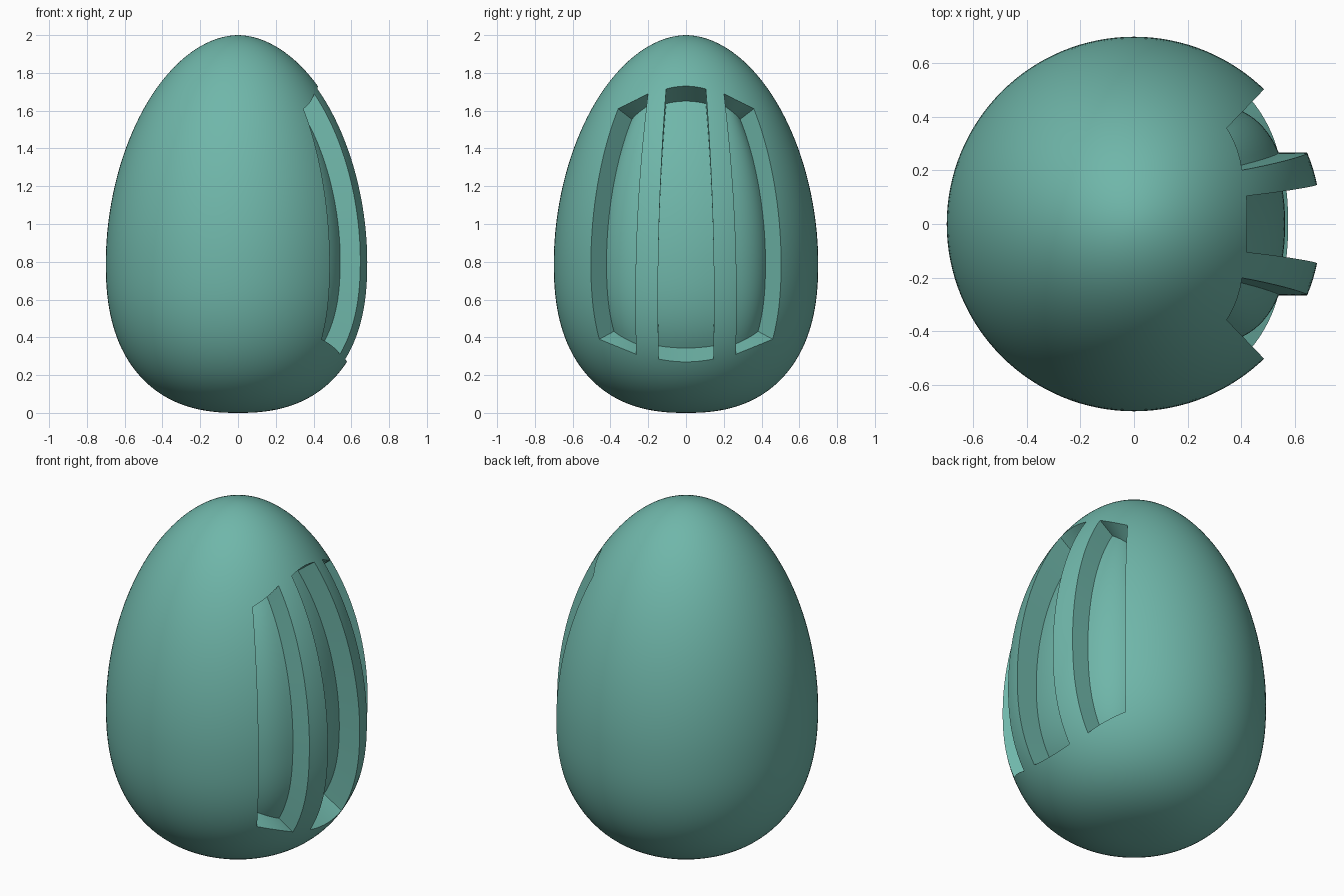
import bpy, bmesh
from math import pi, sin, cos, asin, sqrt, radians, copysign

if "Cube" in bpy.data.objects:
    bpy.data.objects.remove(bpy.data.objects["Cube"])

MID, RAD = 0.8, 0.7          # height and radius of the widest ring


def radius(z):
    """Egg profile: full below the widest ring, slimmer above it."""
    if z < MID:
        t, n = (MID - z) / MID, 2.4
    else:
        t, n = (z - MID) / (2 - MID), 1.9
    return RAD * max(0.0, 1 - t ** n) ** (1 / n)


def new_object(name, bm):
    bmesh.ops.recalc_face_normals(bm, faces=bm.faces)
    mesh = bpy.data.meshes.new(name)
    bm.to_mesh(mesh)
    bm.free()
    ob = bpy.data.objects.new(name, mesh)
    bpy.context.collection.objects.link(ob)
    return ob


# Egg body: lathed profile
SEG, RINGS = 128, 72
bm = bmesh.new()
low, high = bm.verts.new((0, 0, 0)), bm.verts.new((0, 0, 2))
rings = []
for i in range(1, RINGS):
    c = cos(pi * i / RINGS)
    z = MID - MID * c if c > 0 else MID - (2 - MID) * c
    r = radius(z)
    rings.append([bm.verts.new((r * cos(2 * pi * j / SEG), r * sin(2 * pi * j / SEG), z))
                  for j in range(SEG)])
for j in range(SEG):
    k = (j + 1) % SEG
    bm.faces.new((low, rings[0][k], rings[0][j]))
    bm.faces.new((high, rings[-1][j], rings[-1][k]))
    for a, b in zip(rings, rings[1:]):
        bm.faces.new((a[j], a[k], b[k], b[j]))
egg = new_object("egg_body", bm)


# Groove cutters: curved slabs that follow the egg surface
def surface_point(z, y_or_angle, offset, keep_y, is_angle):
    r = radius(z)
    a = y_or_angle if is_angle else asin(y_or_angle / r)
    slope = (radius(z + 0.01) - radius(z - 0.01)) / 0.02
    length = sqrt(1 + slope * slope)
    nr, nz = 1 / length, -slope / length
    return (r * cos(a) + offset * nr * cos(a),
            r * sin(a) + offset * nr * sin(a) * keep_y,
            z + offset * nz)


def centre_point(u, v, offset):
    s = 2 * u - 1
    z_low, z_high = 0.27 + 0.015 * s * s, 1.73 - 0.015 * s * s
    z = z_low + (z_high - z_low) * v
    half = 0.148 - 0.042 * ((z - 0.6) / 1.1) ** 2
    return surface_point(z, half * s, offset, 0, False)


def side_point(u, v, offset, side):
    z_low, z_high = 0.31 + 0.08 * u, 1.69 - 0.08 * u
    z = z_low + (z_high - z_low) * v
    inner = asin((0.268 - 0.068 * ((z - 0.6) / 1.1) ** 2) / radius(z))
    a = inner + (radians(46) - inner) * u
    return surface_point(z, a * side, offset, u, True)


def groove_cutter(name, point, depth, cols=8, rows=40):
    bm = bmesh.new()
    floor, lid = [[[bm.verts.new(point(i / cols, j / rows, off)) for j in range(rows + 1)]
                   for i in range(cols + 1)] for off in (-depth, 0.08)]
    for g in (floor, lid):
        for i in range(cols):
            for j in range(rows):
                bm.faces.new((g[i][j], g[i + 1][j], g[i + 1][j + 1], g[i][j + 1]))
    for i in range(cols):
        for j in (0, rows):
            bm.faces.new((floor[i][j], floor[i + 1][j], lid[i + 1][j], lid[i][j]))
    for j in range(rows):
        for i in (0, cols):
            bm.faces.new((floor[i][j], floor[i][j + 1], lid[i][j + 1], lid[i][j]))
    ob = new_object(name, bm)
    ob.hide_render = True
    return ob


cutters = [groove_cutter("centre_groove_cutter", centre_point, 0.135)]
for side, label in ((1, "back"), (-1, "front")):
    cutters.append(groove_cutter(label + "_groove_cutter",
                                 lambda u, v, o, s=side: side_point(u, v, o, s), 0.115))

# Carve the grooves, leaving two ribs
bpy.context.view_layer.objects.active = egg
egg.select_set(True)
for c in cutters:
    mod = egg.modifiers.new("carve", 'BOOLEAN')
    mod.operation, mod.solver, mod.object = 'DIFFERENCE', 'EXACT', c
    bpy.ops.object.modifier_apply(modifier=mod.name)
    bpy.data.objects.remove(c)

bpy.ops.object.shade_smooth_by_angle(angle=radians(35))
mat = bpy.data.materials.new("teal")
mat.diffuse_color = (0.16, 0.47, 0.40, 1)
mat.use_nodes = True
mat.node_tree.nodes["Principled BSDF"].inputs["Base Color"].default_value = mat.diffuse_color
egg.data.materials.clear()
egg.data.materials.append(mat)
